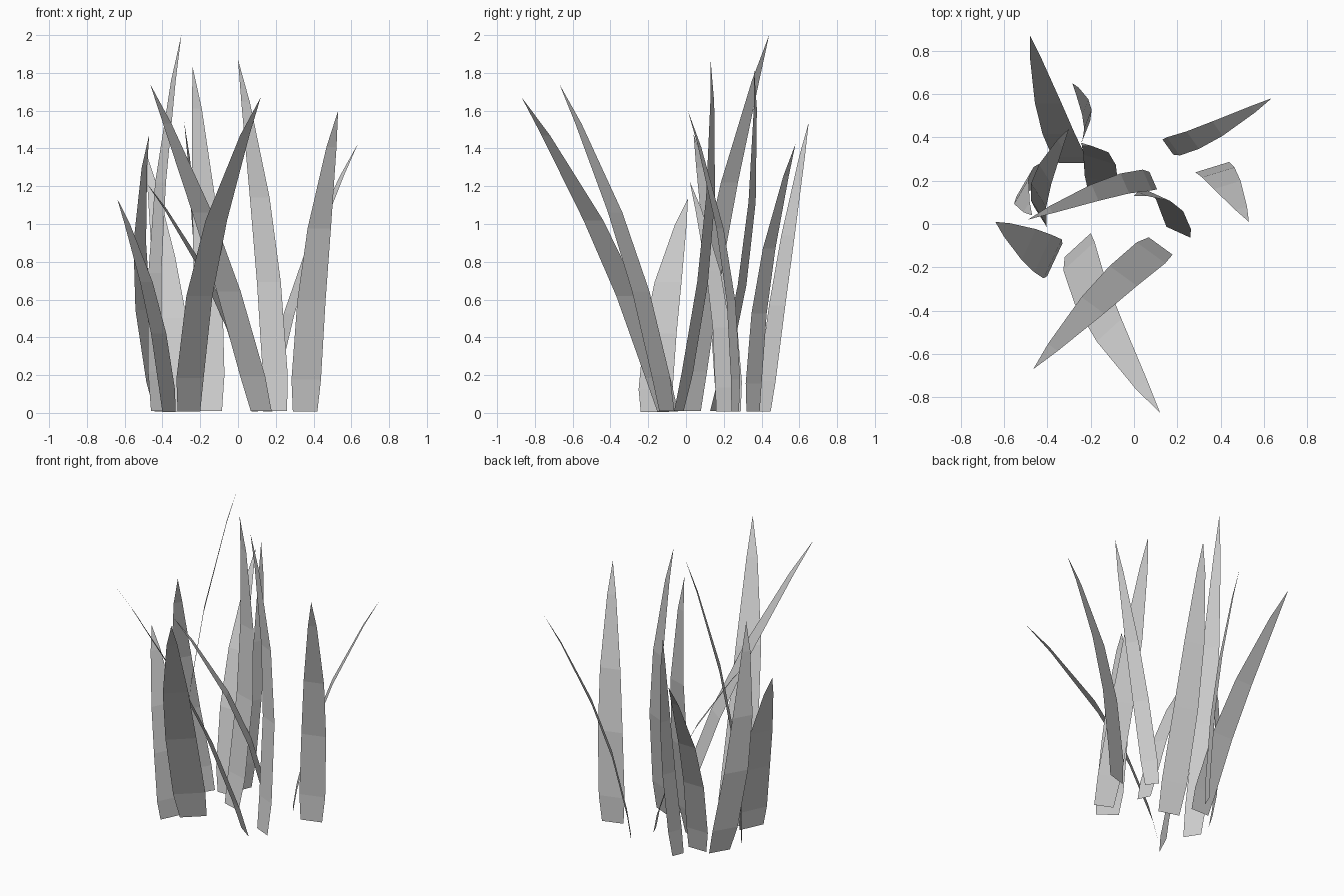
import bpy, bmesh
from mathutils import Vector

# Shared blade profile: (height fraction, width factor); ends in a pointed tip
PROFILE = [(.005, 1), (.11, 1.2), (.37, 1.15), (.61, .95), (.88, .41)]
MID = .61

# Each blade: base centre, base width vector, centre at 61% height, tip
BLADES = [
    ((-.26, -.095), (.12, .11), (-.115, -.49), (.12, -.87, 1.67)),
    ((.125, -.10), (.11, -.08), (-.19, -.375), (-.465, -.67, 1.74)),
    ((-.365, -.165), (.07, .15), (-.485, -.095), (-.64, .01, 1.135)),
    ((.09, .20), (.035, -.08), (-.18, .145), (-.49, .02, 1.225)),
    ((.355, .26), (.13, .04), (.43, .18), (.53, .01, 1.60)),
    ((-.405, .23), (.07, .12), (-.52, .15), (-.47, .04, 1.475)),
    ((.205, -.04), (.11, -.05), (.115, .13), (0, .13, 1.87)),
    ((-.15, .145), (.13, -.04), (-.18, .35), (-.24, .36, 1.83)),
    ((-.43, .03), (.06, -.095), (-.41, .23), (-.30, .44, 2.0)),
    ((.155, .355), (.05, -.07), (.385, .44), (.635, .58, 1.425)),
    ((-.23, .41), (.03, .075), (-.225, .54), (-.285, .65, 1.54)),
    ((-.28, .28), (.13, 0), (-.395, .555), (-.48, .87, 1.36)),
]


def grass_blade(name, base, width, mid, tip):
    base, width, mid = Vector(base), Vector(width), Vector(mid)
    lean, half = Vector(tip[:2]) - base, mid - base
    # Quadratic centre line through base, mid and tip
    curve = (lean * MID - half) / (MID - MID * MID)
    slope = lean - curve
    bm = bmesh.new()
    prev = None
    for t, w in PROFILE:
        c = base + slope * t + curve * t * t
        row = [bm.verts.new((*(c + width * (s * w / 2)), tip[2] * t)) for s in (-1, 1)]
        if prev:
            bm.faces.new((prev[0], prev[1], row[1], row[0]))
        prev = row
    bm.faces.new((prev[0], prev[1], bm.verts.new(tip)))
    mesh = bpy.data.meshes.new(name)
    bm.to_mesh(mesh)
    bm.free()
    bpy.context.collection.objects.link(bpy.data.objects.new(name, mesh))


for i, blade in enumerate(BLADES, 1):
    grass_blade(f"grass_blade_{i}", *blade)
